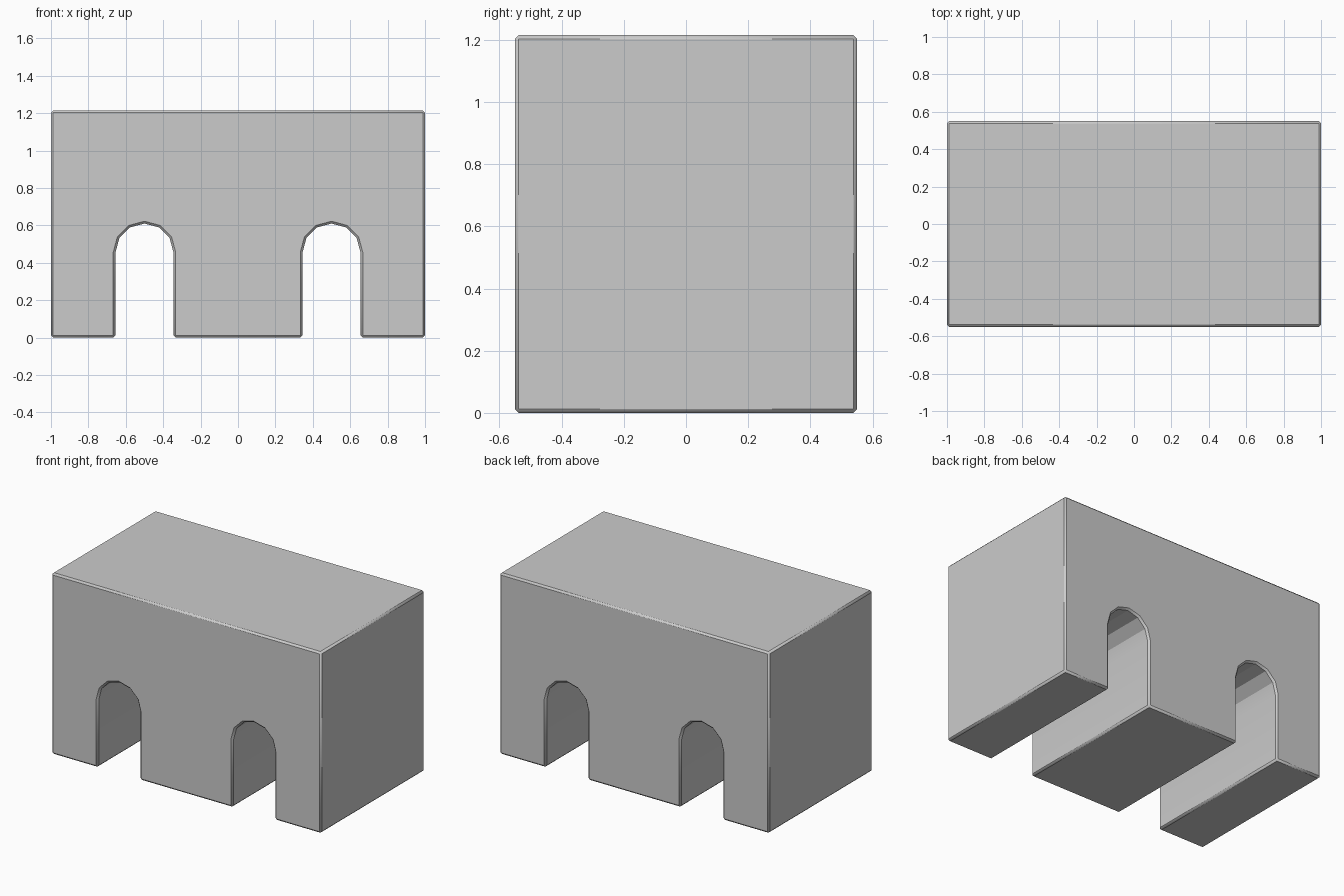
import bpy, bmesh, math

if "Cube" in bpy.data.objects:
    bpy.data.objects.remove(bpy.data.objects["Cube"])

W, D, H = 1.0, 0.55, 1.215      # half width, half depth, height
R, SPRING = 0.155, 0.455        # arch radius and spring height


def arch(cx):
    """Arch outline from its left foot to its right foot."""
    curve = [(cx - R * math.cos(math.pi * i / 6), SPRING + R * math.sin(math.pi * i / 6))
             for i in range(7)]
    return [(cx - R, 0)] + curve + [(cx + R, 0)]


# Front outline with two arched passages
outline = [(-W, 0)] + arch(-0.5) + arch(0.5) + [(W, 0), (W, H), (-W, H)]

# Extrude the outline through the depth
bm = bmesh.new()
face = bm.faces.new([bm.verts.new((x, -D, z)) for x, z in outline])
ext = bmesh.ops.extrude_face_region(bm, geom=[face], use_keep_orig=True)
bmesh.ops.translate(bm, vec=(0, 2 * D, 0),
                    verts=[g for g in ext["geom"] if isinstance(g, bmesh.types.BMVert)])
bmesh.ops.recalc_face_normals(bm, faces=bm.faces)
mesh = bpy.data.meshes.new("arched_block")
bm.to_mesh(mesh)
bm.free()
block = bpy.data.objects.new("arched_block", mesh)
bpy.context.collection.objects.link(block)

# Narrow chamfer on the hard edges only
bevel = block.modifiers.new("chamfer", "BEVEL")
bevel.width = 0.012
bevel.segments = 1
bevel.limit_method = "ANGLE"
bevel.angle_limit = math.radians(40)

# Smooth the arch soffits, keep chamfers crisp
bpy.context.view_layer.objects.active = block
block.select_set(True)
bpy.ops.object.shade_smooth_by_angle(angle=math.radians(29))
